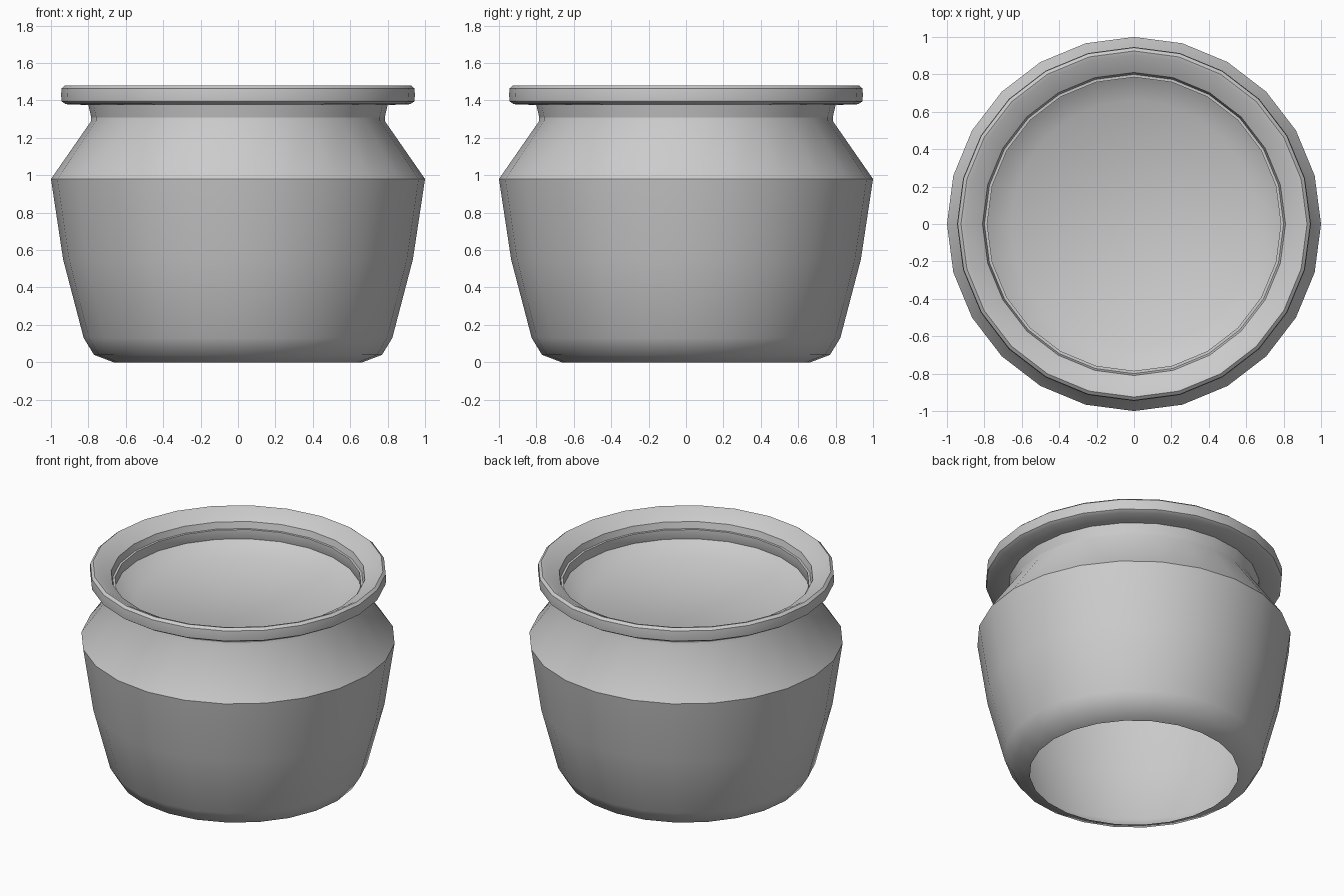
import bpy, bmesh, math

if "Cube" in bpy.data.objects:
    bpy.data.objects.remove(bpy.data.objects["Cube"])

SIDES = 24

def lathe(name, profile, close_end=False):
    """Spin an (r, z) profile around z; optionally cap the last ring."""
    bm = bmesh.new()
    rings = []
    for r, z in profile:
        rings.append([bm.verts.new((r * math.cos(2 * math.pi * i / SIDES),
                                    r * math.sin(2 * math.pi * i / SIDES), z))
                      for i in range(SIDES)])
    for a, b in zip(rings, rings[1:]):
        for i in range(SIDES):
            j = (i + 1) % SIDES
            bm.faces.new((a[i], a[j], b[j], b[i]))
    if close_end:
        bm.faces.new(rings[-1])
    mesh = bpy.data.meshes.new(name)
    bm.to_mesh(mesh)
    bm.free()
    obj = bpy.data.objects.new(name, mesh)
    bpy.context.collection.objects.link(obj)
    bpy.ops.object.select_all(action='DESELECT')
    obj.select_set(True)
    bpy.context.view_layer.objects.active = obj
    bpy.ops.object.shade_smooth_by_angle(angle=math.radians(40))
    return obj

# Pot body, open underneath: rounded foot, belly, shoulder, neck
lathe("pot_body", [(0.665, 0), (0.77, 0.04), (0.825, 0.13), (0.935, 0.55),
                   (1.0, 0.98), (0.785, 1.29), (0.785, 1.375)])

# Flared rim and the shallow dished interior
lathe("rim_and_inside", [(0.785, 1.375), (0.92, 1.38), (0.943, 1.395), (0.946, 1.43),
                         (0.943, 1.465), (0.925, 1.48), (0.905, 1.475), (0.81, 1.42),
                         (0.785, 1.31), (0.66, 1.23)], close_end=True)
